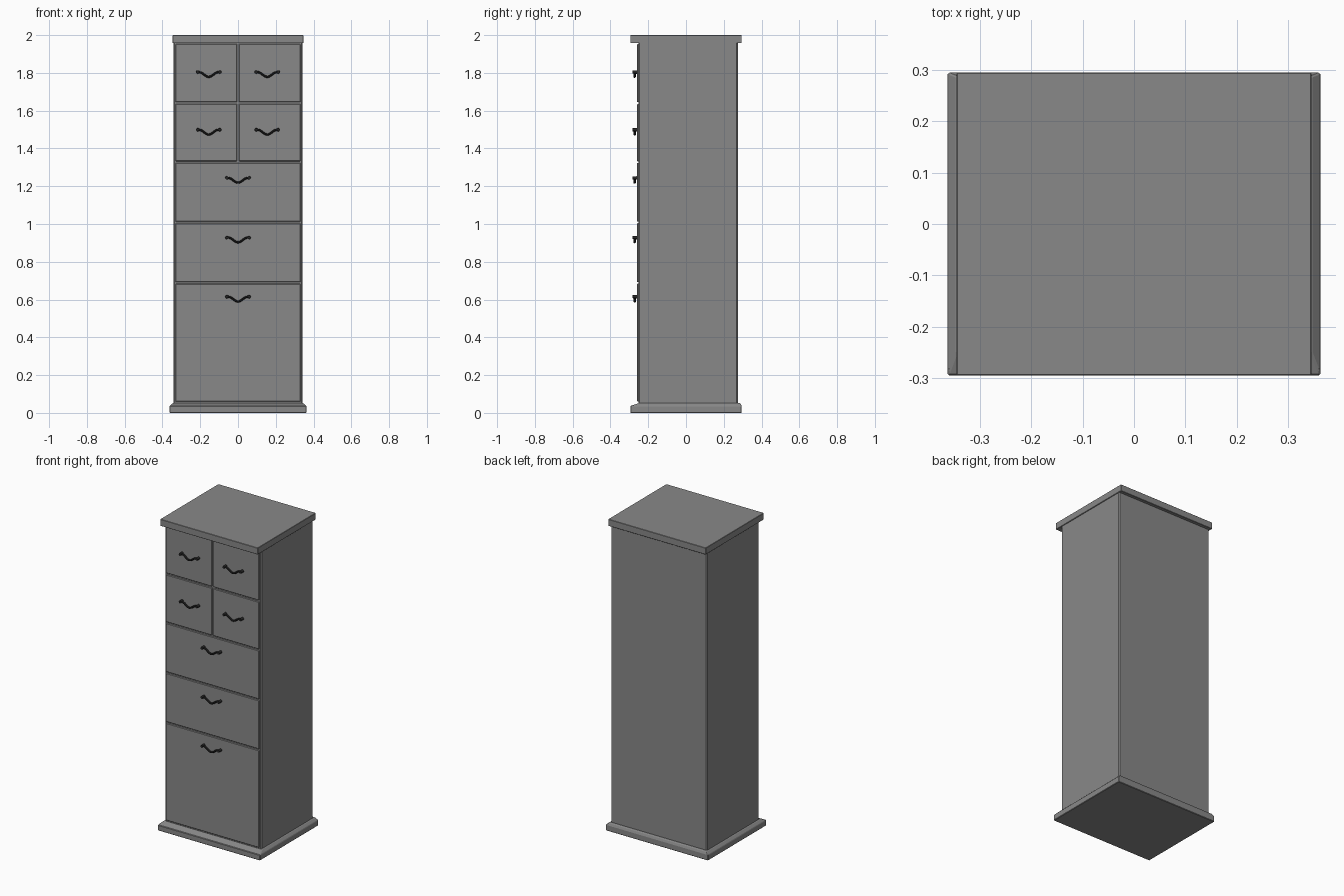
import bpy, bmesh, math
from mathutils import Vector

if "Cube" in bpy.data.objects:
    bpy.data.objects.remove(bpy.data.objects["Cube"], do_unlink=True)


def material(name, value):
    m = bpy.data.materials.new(name)
    m.use_nodes = True
    colour = (value, value, value, 1)
    m.diffuse_color = colour
    m.node_tree.nodes["Principled BSDF"].inputs["Base Color"].default_value = colour
    return m


GREY = material("grey paint", 0.25)
BLACK = material("black iron", 0.02)


def finish(name, bm, mat, bevel=0):
    bmesh.ops.recalc_face_normals(bm, faces=bm.faces)
    mesh = bpy.data.meshes.new(name)
    bm.to_mesh(mesh)
    bm.free()
    mesh.materials.append(mat)
    ob = bpy.data.objects.new(name, mesh)
    bpy.context.collection.objects.link(ob)
    if bevel:
        mod = ob.modifiers.new("edge", "BEVEL")
        mod.width = bevel
        mod.segments = 1
    return ob


def stack(name, rings, mat, bevel=0):
    """Solid through rectangles given as (half width, front y, back y, z)."""
    bm = bmesh.new()
    loops = [[bm.verts.new(p) for p in ((-w, f, z), (w, f, z), (w, b, z), (-w, b, z))]
             for w, f, b, z in rings]
    for low, high in zip(loops, loops[1:]):
        for i in range(4):
            j = (i + 1) % 4
            bm.faces.new((low[i], low[j], high[j], high[i]))
    bm.faces.new(loops[0])
    bm.faces.new(loops[-1])
    return finish(name, bm, mat, bevel)


def drawer(name, x0, x1, z0, z1):
    """Thin drawer front with softened edges."""
    bm = bmesh.new()
    bmesh.ops.create_cube(bm, size=1)
    for v in bm.verts:
        v.co = Vector((x0 + (v.co.x + 0.5) * (x1 - x0),
                       -0.249 + v.co.y * 0.02,
                       z0 + (v.co.z + 0.5) * (z1 - z0)))
    return finish(name, bm, GREY, 0.003)


def handle(name, x, z):
    """Wavy bar swept with a small octagon, thicker at its two mounting ends."""
    bm = bmesh.new()
    steps, sides, half = 20, 8, 0.059
    rings = []
    for i in range(steps + 1):
        t = 2 * i / steps - 1
        drop = 0.0125 * (1 + math.cos(math.pi * min(1, abs(t) * 1.15)))
        centre = Vector((x + t * half, -0.272, z - drop))
        slope = 0.0125 * math.pi * 1.15 / half * math.sin(math.pi * min(1, abs(t) * 1.15))
        tangent = Vector((1, 0, math.copysign(slope, t))).normalized()
        side = Vector((-tangent.z, 0, tangent.x))
        ring = []
        for k in range(sides):
            a = 2 * math.pi * k / sides
            ring.append(bm.verts.new(centre + side * 0.0055 * math.cos(a)
                                     + Vector((0, 0.007 * math.sin(a), 0))))
        rings.append(ring)
    for a, b in zip(rings, rings[1:]):
        for k in range(sides):
            n = (k + 1) % sides
            bm.faces.new((a[k], a[n], b[n], b[k]))
    bm.faces.new(rings[0])
    bm.faces.new(rings[-1])
    # mounting studs
    for s in (-1, 1):
        made = bmesh.ops.create_cone(bm, cap_ends=True, segments=12, radius1=0.009,
                                     radius2=0.008, depth=0.026)
        for v in made["verts"]:
            c = v.co.copy()
            v.co = Vector((x + s * half + c.x, -0.271 - c.z, z + c.y))
    ob = finish(name, bm, BLACK)
    ob.select_set(True)
    bpy.context.view_layer.objects.active = ob
    bpy.ops.object.shade_smooth_by_angle(angle=math.radians(40))
    ob.select_set(False)


# Carcass, plinth and top board
stack("plinth", [(0.363, -0.295, 0.295, 0), (0.363, -0.295, 0.295, 0.036),
                 (0.346, -0.25, 0.288, 0.052)], GREY, 0.003)
stack("carcass", [(0.341, -0.252, 0.274, 0.045), (0.341, -0.252, 0.274, 1.965)], GREY, 0.006)
stack("top_board", [(0.346, -0.295, 0.295, 1.957), (0.346, -0.295, 0.295, 2.0)], GREY, 0.002)

# Two rows of paired small drawers
for row, (low, high, grip) in enumerate(((1.645, 1.953, 1.804), (1.332, 1.636, 1.499))):
    for label, s in (("right", -1), ("left", 1)):
        x0, x1 = sorted((s * 0.004, s * 0.331))
        drawer(f"small_drawer_{label}_{row + 1}", x0, x1, low, high)
        handle(f"small_handle_{label}_{row + 1}", s * 0.155, grip)

# Full-width drawers, the lowest one deep
for row, (low, high, grip) in enumerate(((1.012, 1.324, 1.244), (0.692, 1.004, 0.928),
                                         (0.06, 0.684, 0.615))):
    drawer(f"wide_drawer_{row + 1}", -0.331, 0.331, low, high)
    handle(f"wide_handle_{row + 1}", 0, grip)
